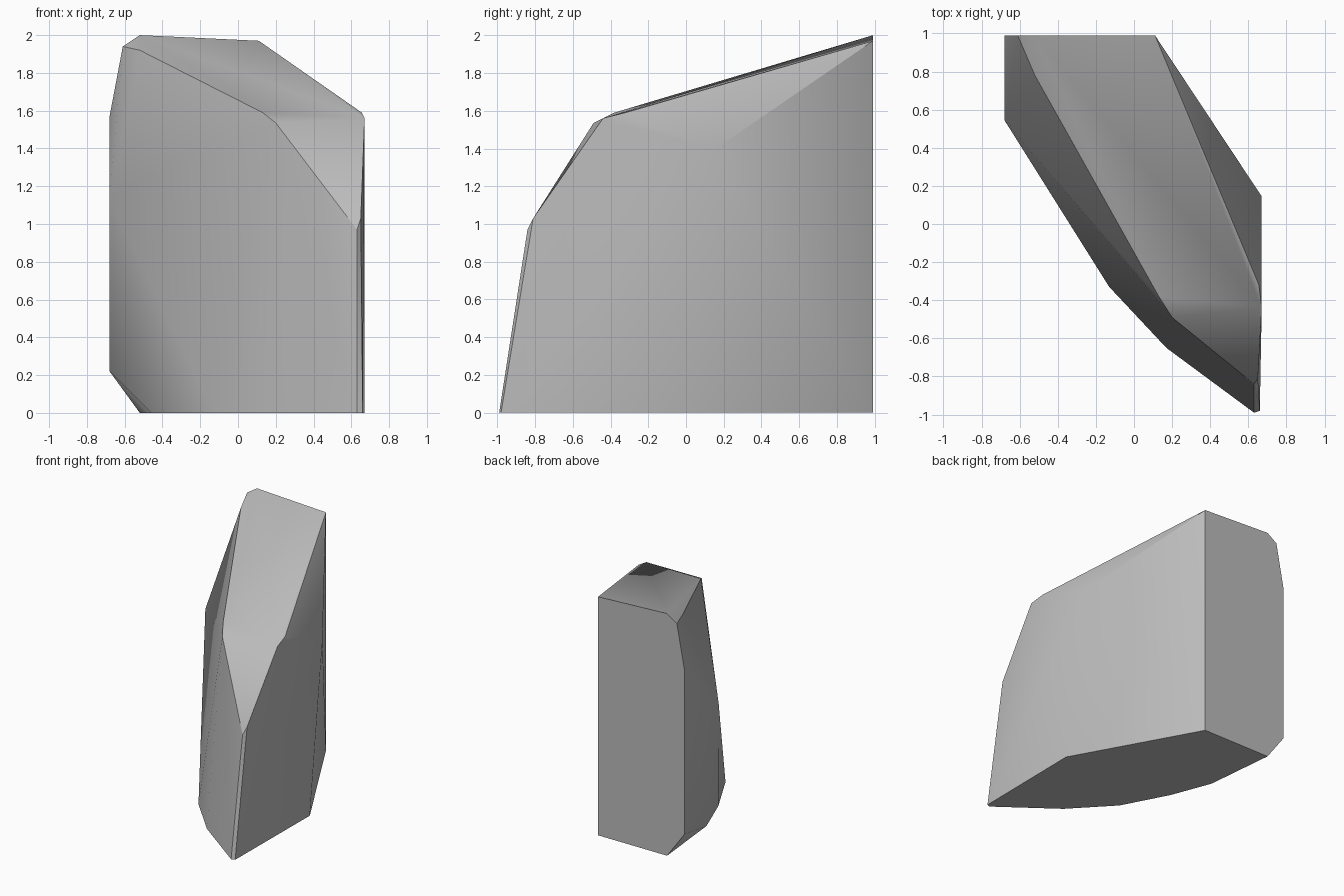
import bpy, bmesh, math

cube = bpy.data.objects.get("Cube")
if cube:
    bpy.data.objects.remove(cube, do_unlink=True)

# Single stone colour
stone = bpy.data.materials.new("grey_stone")
stone.use_nodes = True
grey = (0.5, 0.5, 0.5, 1)
stone.diffuse_color = grey
bsdf = stone.node_tree.nodes["Principled BSDF"]
bsdf.inputs["Base Color"].default_value = grey
bsdf.inputs["Roughness"].default_value = 0.9

# Flat cut at the back, as an x-z profile
BACK = 0.99
back_cut = [(0.11, 0), (0.11, 1.97), (-0.52, 2.0), (-0.61, 1.94),
            (-0.68, 1.57), (-0.68, 0.22), (-0.52, 0)]

# Outline on the ground, as an x-y profile
footprint = [(-0.46, 0.39), (-0.33, 0.05), (-0.13, -0.33), (0.17, -0.65),
             (0.63, -0.99), (0.66, -0.98), (0.67, -0.02)]

# Corners of the sloping top, the front ridge and the two flanks
top_corners = [(-0.52, 0.78, 1.92), (0.13, -0.38, 1.59), (0.2, -0.49, 1.535),
               (0.67, -0.44, 1.56), (0.655, -0.32, 1.59)]
ridge = [(0.63, -0.84, 0.97), (0.65, -0.81, 1.03)]
flanks = [(0.67, 0.145, 1.39), (-0.68, 0.545, 1.13)]

corners = ([(x, BACK, z) for x, z in back_cut]
           + [(x, y, 0) for x, y in footprint]
           + top_corners + ridge + flanks)

# Wrap the corners into a faceted boulder
bm = bmesh.new()
for co in corners:
    bm.verts.new(co)
hull = bmesh.ops.convex_hull(bm, input=bm.verts[:])
spare = {v for v in hull["geom_interior"] + hull["geom_unused"]
         if isinstance(v, bmesh.types.BMVert) and v.is_valid}
bmesh.ops.delete(bm, geom=list(spare), context="VERTS")
bmesh.ops.dissolve_limit(bm, angle_limit=math.radians(1.5),
                         verts=bm.verts[:], edges=bm.edges[:])
bmesh.ops.recalc_face_normals(bm, faces=bm.faces[:])

mesh = bpy.data.meshes.new("boulder")
bm.to_mesh(mesh)
bm.free()
mesh.materials.append(stone)
boulder = bpy.data.objects.new("boulder", mesh)
bpy.context.collection.objects.link(boulder)

# Soften shallow edges, keep the deep ones crisp
bpy.ops.object.select_all(action="DESELECT")
boulder.select_set(True)
bpy.context.view_layer.objects.active = boulder
bpy.ops.object.shade_smooth_by_angle(angle=math.radians(30))
